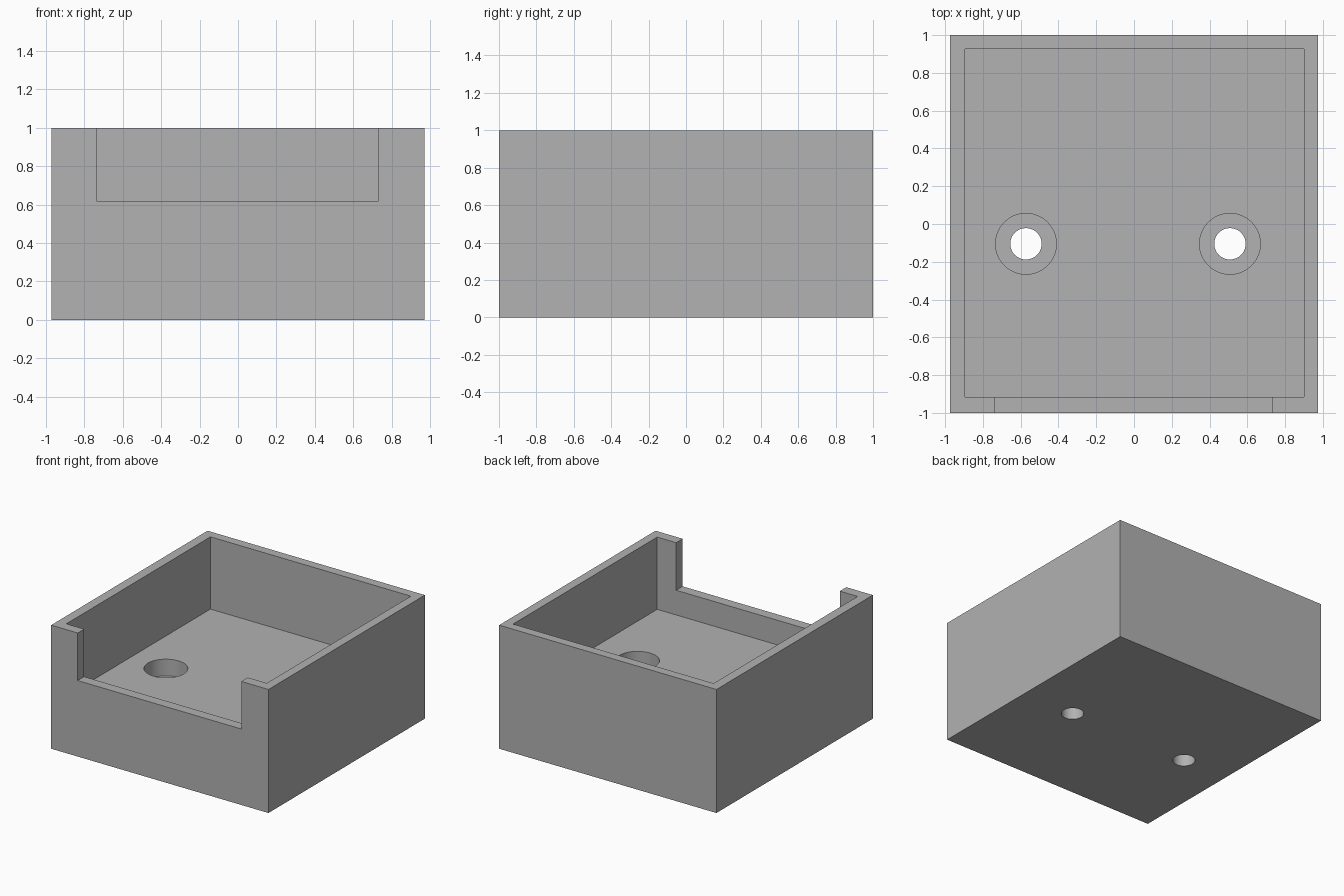
import bpy
import math

if "Cube" in bpy.data.objects:
    bpy.data.objects.remove(bpy.data.objects["Cube"], do_unlink=True)

grey = bpy.data.materials.new("plain grey")
grey.use_nodes = True
colour = (0.445, 0.445, 0.445, 1)
grey.diffuse_color = colour
grey.node_tree.nodes["Principled BSDF"].inputs["Base Color"].default_value = colour


def block(name, low, high):
    """Box spanning two opposite corners."""
    bpy.ops.mesh.primitive_cube_add(size=1)
    ob = bpy.context.object
    ob.name = name
    ob.location = [(a + b) / 2 for a, b in zip(low, high)]
    ob.scale = [b - a for a, b in zip(low, high)]
    bpy.ops.object.transform_apply(location=True, rotation=False, scale=True)
    ob.data.materials.append(grey)
    return ob


def drill(name, radius, x, y, bottom, top):
    """Upright cylinder used as a cutter."""
    bpy.ops.mesh.primitive_cylinder_add(
        vertices=64, radius=radius, depth=top - bottom,
        location=(x, y, (top + bottom) / 2))
    ob = bpy.context.object
    ob.name = name
    ob.data.materials.append(grey)
    return ob


def cut(target, cutter):
    """Subtract the cutter, then discard it."""
    cutter.hide_render = True
    mod = target.modifiers.new("cut", "BOOLEAN")
    mod.operation = "DIFFERENCE"
    mod.solver = "EXACT"
    mod.object = cutter
    bpy.ops.object.select_all(action="DESELECT")
    target.select_set(True)
    bpy.context.view_layer.objects.active = target
    bpy.ops.object.modifier_apply(modifier=mod.name)
    bpy.data.objects.remove(cutter, do_unlink=True)


FLOOR = 0.415
BORE_FLOOR = FLOOR - 0.135

# Solid outer body
tray = block("open_box", (-0.973, -1, 0), (0.973, 1, 1))

# Inner cavity and front wall notch
cut(tray, block("cavity_cutter", (-0.895, -0.917, FLOOR), (0.9, 0.926, 1.2)))
cut(tray, block("notch_cutter", (-0.735, -1.2, 0.615), (0.73, -0.8, 1.2)))

# Two counterbored screw holes in the floor
for x in (-0.572, 0.508):
    cut(tray, drill("counterbore_cutter", 0.161, x, -0.105, BORE_FLOOR, 0.6))
    cut(tray, drill("screw_hole_cutter", 0.083, x, -0.105, -0.2, 0.5))

# Smooth hole walls, crisp box edges
bpy.ops.object.select_all(action="DESELECT")
tray.select_set(True)
bpy.context.view_layer.objects.active = tray
bpy.ops.object.shade_smooth_by_angle(angle=math.radians(30))
